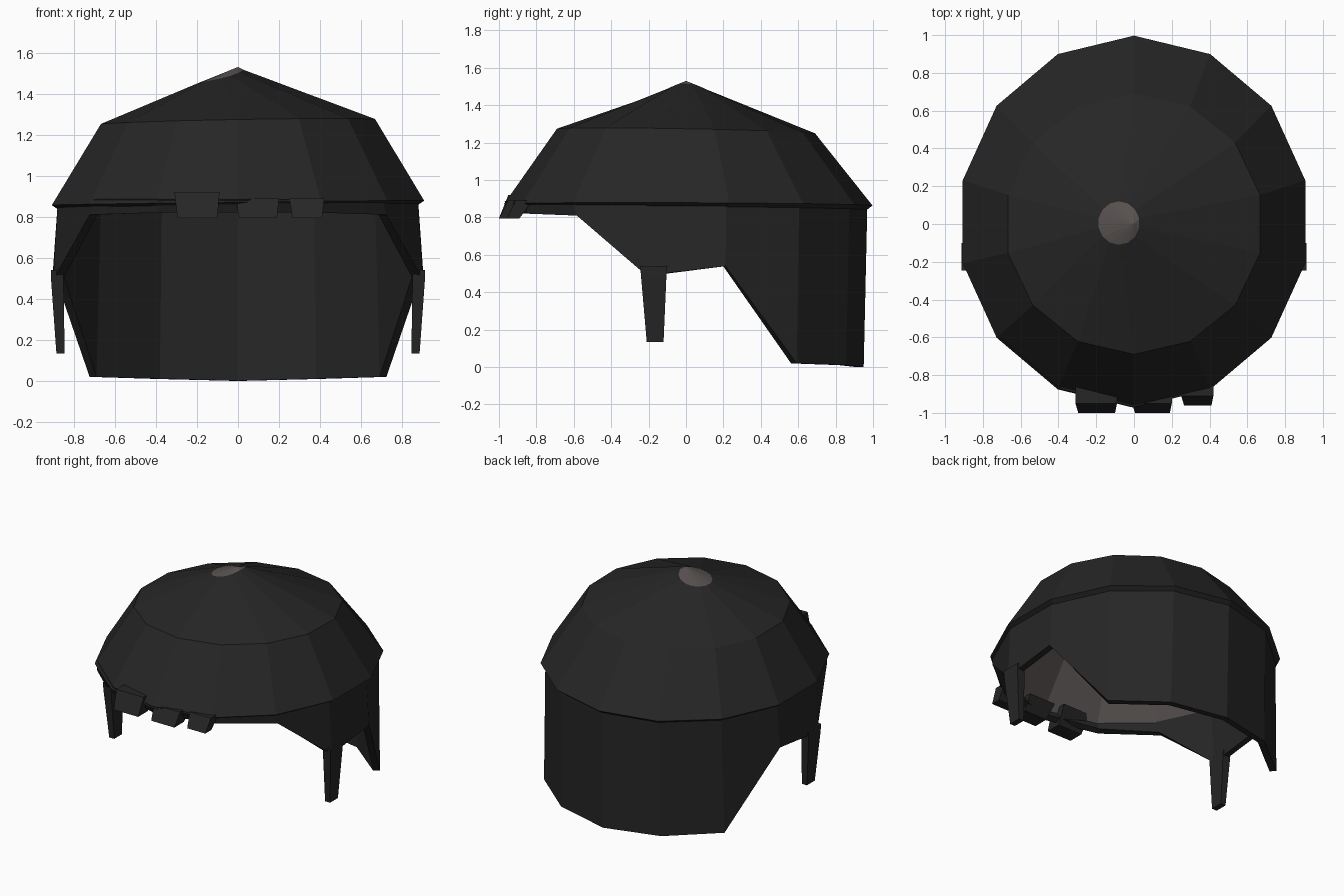
import bpy, bmesh, math

if "Cube" in bpy.data.objects:
    bpy.data.objects.remove(bpy.data.objects["Cube"])

N = 14                                   # sides of the bowl


def material(name, rgb):
    m = bpy.data.materials.new(name)
    m.diffuse_color = (*rgb, 1)
    m.use_nodes = True
    m.node_tree.nodes["Principled BSDF"].inputs["Base Color"].default_value = m.diffuse_color
    return m


HAIR = material("charcoal hair", (0.019, 0.019, 0.019))
SCALP = material("warm grey scalp", (0.095, 0.083, 0.079))


def ring(rx, ry, zfunc, cx=0, cy=0):
    """Points round an ellipse, starting at the back and going anticlockwise."""
    pts = []
    for i in range(N):
        a = math.pi / 2 + 2 * math.pi * i / N
        c, s = math.cos(a), math.sin(a)
        x, y = cx + rx * c, cy + ry * s
        pts.append((x, y, zfunc(x, y)))
    return pts


def build(name, rings, apex=None, mats=(HAIR,)):
    """Loft rings from top to bottom; an apex closes the top with its own material."""
    bm = bmesh.new()
    rows = [[bm.verts.new(p) for p in r] for r in rings]
    if apex:
        tip = bm.verts.new(apex)
        for i in range(len(rows[0])):
            f = bm.faces.new((tip, rows[0][i], rows[0][(i + 1) % len(rows[0])]))
            f.material_index = 1
    for up, low in zip(rows, rows[1:]):
        n = len(up)
        for i in range(n):
            j = (i + 1) % n
            bm.faces.new((up[i], low[i], low[j], up[j]))
    if not apex and len(rows[0]) == 4:   # close the ends of small blocks
        bm.faces.new(rows[0])
        bm.faces.new(rows[-1][::-1])
    bmesh.ops.recalc_face_normals(bm, faces=bm.faces)
    me = bpy.data.meshes.new(name)
    bm.to_mesh(me)
    bm.free()
    ob = bpy.data.objects.new(name, me)
    bpy.context.collection.objects.link(ob)
    for m in mats:
        me.materials.append(m)
    return ob


def thicken(ob, depth, inner=0):
    s = ob.modifiers.new("thickness", "SOLIDIFY")
    s.thickness = depth
    s.offset = -1
    s.material_offset = inner


def rect(x0, x1, y0, y1, z):
    return [(x0, y0, z), (x1, y0, z), (x1, y1, z), (x0, y1, z)]


# Crown: bare patch at the tip, shallow cone, steep band down to the brim
crown = build("crown", [
    ring(0.11, 0.115, lambda x, y: 1.53 - 0.4 * math.hypot(x, y), -0.08, 0.005),
    ring(0.685, 0.69, lambda x, y: 1.262 + 0.018 * x - 0.018 * y),
    ring(0.93, 0.985, lambda x, y: 0.868 + 0.012 * x - 0.004 * y, 0, 0.012),
], apex=(0, 0, 1.53), mats=(HAIR, SCALP))
thicken(crown, 0.04, inner=1)

# Wall: hem height drops from the fringe to the ears, then to the nape
hem_heights = [0.0, 0.01, 0.02, 0.54, 0.49, 0.81, 0.82, 0.82]   # back to front
top = ring(0.9, 0.97, lambda x, y: 0.885)
hem = []
for i, (x, y, _) in enumerate(ring(0.925, 0.95, lambda x, y: 0)):
    z = hem_heights[min(i, N - i)]
    hem.append((x, y * (1.0 if y > -0.5 else 0.985), z))
wall = build("side_and_back_hair", [top, hem])
thicken(wall, 0.045)

# Sideburns
for side, label in ((-1, "left"), (1, "right")):
    build(label + "_sideburn", [
        rect(side * 0.85, side * 0.912, -0.245, -0.1, 0.54),
        rect(side * 0.85, side * 0.91, -0.24, -0.105, 0.48),
        rect(side * 0.845, side * 0.885, -0.21, -0.12, 0.135),
    ])

# Fringe tufts leaning out under the brim
for k, (x0, x1, front, z) in enumerate(((-0.31, -0.09, -1.0, 0.92),
                                        (-0.01, 0.2, -1.0, 0.89),
                                        (0.25, 0.42, -0.96, 0.89))):
    build("fringe_tuft_%d" % (k + 1), [
        rect(x0, x1, front + 0.05, -0.82, z),
        rect(x0 + 0.015, x1 - 0.01, front, -0.89, 0.795),
    ])
